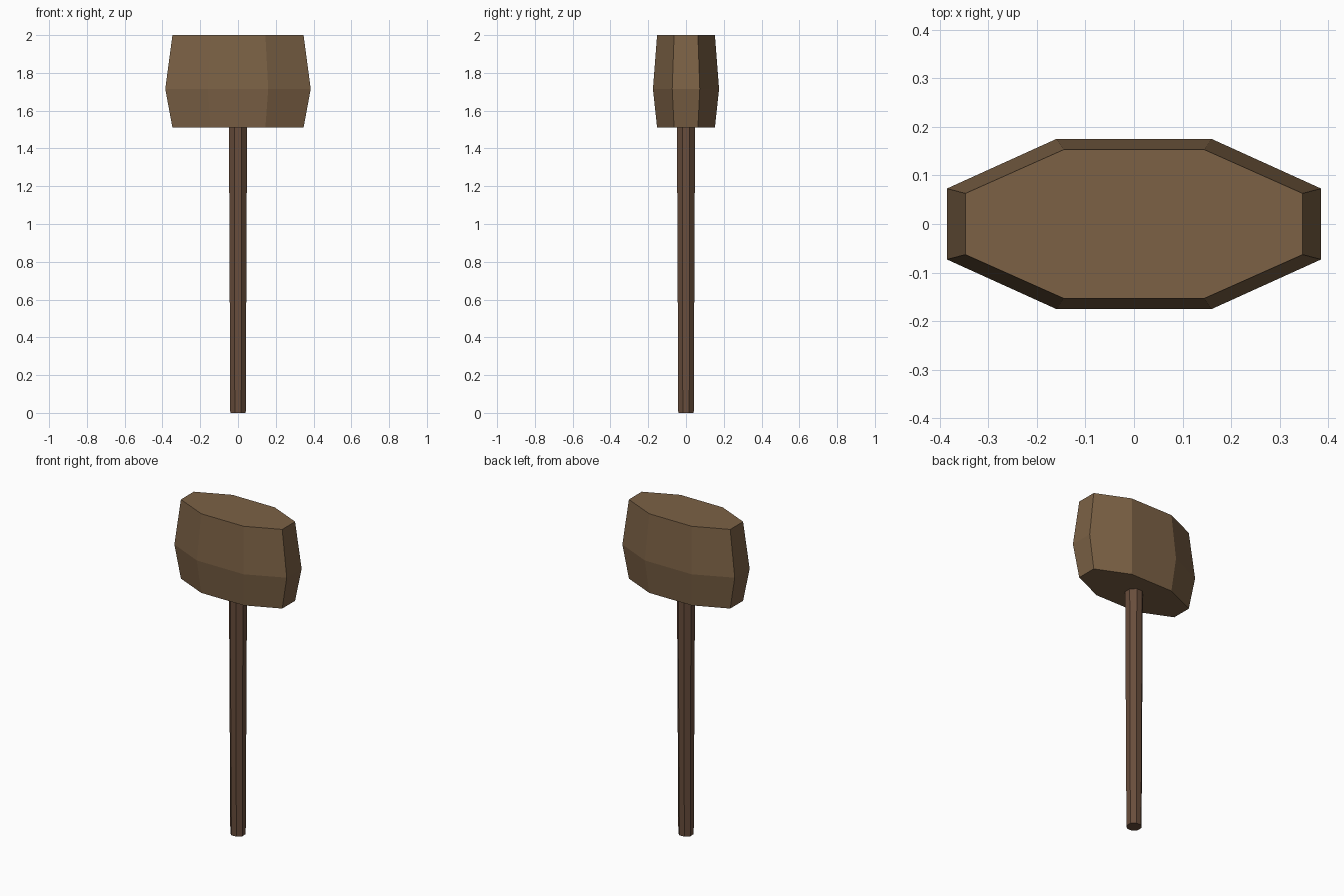
import bpy

if "Cube" in bpy.data.objects:
    bpy.data.objects.remove(bpy.data.objects["Cube"])


def material(name, color):
    mat = bpy.data.materials.new(name)
    mat.diffuse_color = color
    mat.use_nodes = True
    mat.node_tree.nodes["Principled BSDF"].inputs["Base Color"].default_value = mat.diffuse_color
    return mat


def octagon(hx, hy, cx, cy, z):
    """Eight-sided ring: half sizes hx, hy; flats end at cx on the long sides, cy on the ends."""
    quarter = [(hx, cy), (cx, hy)]
    half = quarter + [(-x, y) for x, y in reversed(quarter)]
    return [(x, y, z) for x, y in half + [(-x, -y) for x, y in half]]


def loft(name, rings, mat):
    """Join stacked rings with quads and cap both ends."""
    n = len(rings[0])
    verts = [v for ring in rings for v in ring]
    faces = [tuple(reversed(range(n))), tuple(range(len(verts) - n, len(verts)))]
    for r in range(len(rings) - 1):
        for i in range(n):
            j = (i + 1) % n
            faces.append((r * n + i, r * n + j, (r + 1) * n + j, (r + 1) * n + i))
    mesh = bpy.data.meshes.new(name)
    mesh.from_pydata(verts, [], faces)
    mesh.materials.append(mat)
    obj = bpy.data.objects.new(name, mesh)
    bpy.context.collection.objects.link(obj)
    return obj


head_wood = material("head_wood", (0.20, 0.12, 0.06, 1))
handle_wood = material("handle_wood", (0.14, 0.075, 0.045, 1))

# Mallet head: bulging elongated octagon
loft("mallet_head", [
    octagon(0.347, 0.153, 0.145, 0.063, 1.51),
    octagon(0.385, 0.175, 0.16, 0.073, 1.715),
    octagon(0.347, 0.153, 0.145, 0.063, 2.0),
], head_wood)

# Handle: slightly tapered regular octagon, thicker at the head
loft("handle", [octagon(a, a, a * 0.414, a * 0.414, z)
                for a, z in ((0.041, 0.0), (0.048, 1.53))], handle_wood)
